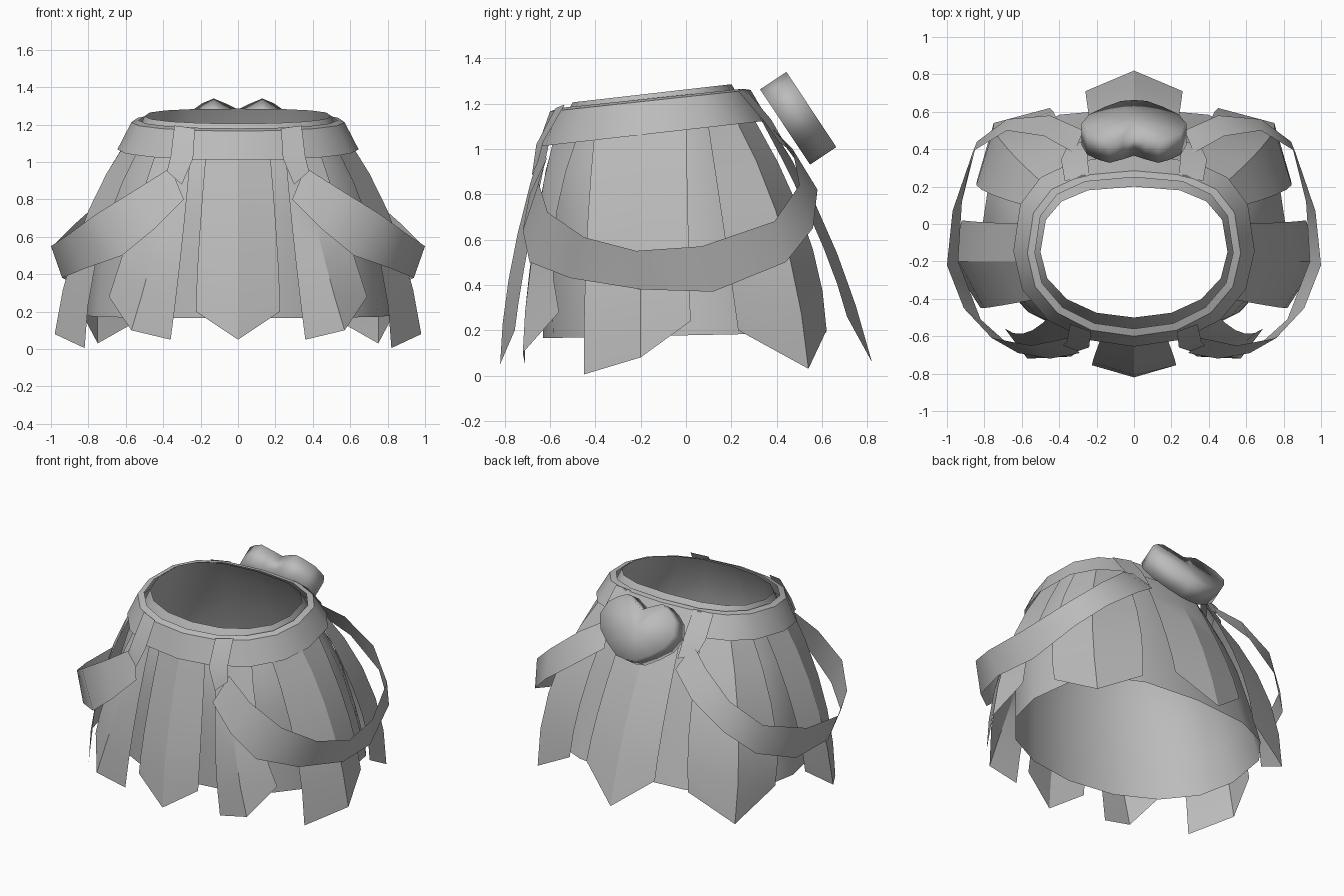
import bpy, math
from mathutils import Vector

cube = bpy.data.objects.get("Cube")
if cube:
    bpy.data.objects.remove(cube, do_unlink=True)

GREY = (0.5, 0.5, 0.5, 1.0)
mat = bpy.data.materials.new("grey_cloth")
mat.use_nodes = True
mat.diffuse_color = GREY
bsdf = mat.node_tree.nodes["Principled BSDF"]
bsdf.inputs["Base Color"].default_value = GREY
bsdf.inputs["Roughness"].default_value = 0.8


def make(name, verts, faces, angle=30):
    me = bpy.data.meshes.new(name)
    me.from_pydata([tuple(v) for v in verts], [], faces)
    me.materials.append(mat)
    ob = bpy.data.objects.new(name, me)
    bpy.context.collection.objects.link(ob)
    bpy.ops.object.select_all(action='DESELECT')
    ob.select_set(True)
    bpy.context.view_layer.objects.active = ob
    bpy.ops.object.shade_smooth_by_angle(angle=math.radians(angle))


def grid(rows, closed=False):
    """Vertices and quads for rows of equal length, listed top to bottom."""
    n = len(rows[0])
    verts = [v for r in rows for v in r]
    faces = []
    for r in range(len(rows) - 1):
        for c in range(n if closed else n - 1):
            d = (c + 1) % n
            faces.append((r * n + c, (r + 1) * n + c, (r + 1) * n + d, r * n + d))
    return verts, faces


def ring(half_x, y_front, y_back, z_front, z_back, n=16):
    """Rounded oval, flatter at the back, tilted from front to back."""
    cy, hy = (y_front + y_back) / 2, (y_back - y_front) / 2
    pts = []
    for i in range(n):
        a = 2 * math.pi * i / n
        c, s = math.cos(a), math.sin(a)
        p = 2 / (2.7 if s > 0 else 2.1)
        x = half_x * math.copysign(abs(c) ** p, c)
        y = cy + hy * math.copysign(abs(s) ** p, s)
        t = (y - y_front) / (y_back - y_front)
        pts.append((x, y, z_front + (z_back - z_front) * t))
    return pts


def mirrored(name, verts, faces, angle=30):
    """One copy per side of the body."""
    make("left_" + name, verts, faces, angle)
    make("right_" + name, [(-v[0], v[1], v[2]) for v in verts],
         [f[::-1] for f in faces], angle)


def panel(columns, steps=5):
    """Cloth strip: each column is a curve through top, middle and bottom."""
    rows = []
    for i in range(steps + 1):
        t = i / steps
        w = (2 * (t - .5) * (t - 1), -4 * t * (t - 1), 2 * t * (t - .5))
        rows.append([sum((Vector(p) * k for p, k in zip(col, w)), Vector())
                     for col in columns])
    return grid(rows)


# Inner skirt
make("inner_skirt", *grid([
    ring(.50, -.50, .20, 1.205, 1.285),
    ring(.55, -.57, .28, 1.08, 1.16),
    ring(.66, -.62, .38, .90, .93),
    ring(.73, -.64, .45, .72, .74),
    ring(.78, -.64, .54, .45, .46),
    ring(.81, -.63, .62, .165, .19)], True), 50)

# Waist belt
make("belt", *grid([
    ring(.53, -.56, .25, 1.18, 1.265),
    ring(.57, -.60, .285, 1.165, 1.26),
    ring(.645, -.655, .365, 1.01, 1.125)], True))

# Centre panels, pointed at the bottom
for name, edge, fold in (
    ("front_panel",
     [(.17, -.595, 1.07), (.21, -.70, .55), (.225, -.755, .20)],
     [(0, -.62, 1.07), (0, -.765, .52), (0, -.82, .05)]),
    ("back_panel",
     [(.20, .32, 1.15), (.24, .57, .65), (.26, .71, .26)],
     [(0, .34, 1.15), (0, .62, .65), (0, .82, .06)]),
):
    other = [(-x, y, z) for x, y, z in edge]
    cols = [other, fold, edge] if name == "front_panel" else [edge, fold, other]
    make(name, *panel(cols), 20)

# Side panels, each with one fold
mirrored("front_side_panel", *panel([
    [(.25, -.575, 1.08), (.30, -.68, .55), (.36, -.71, .05)],
    [(.33, -.54, 1.08), (.44, -.67, .57), (.57, -.72, .10)],
    [(.43, -.47, 1.08), (.57, -.58, .65), (.69, -.56, .28)]]), 20)
mirrored("side_panel", *panel([
    [(.51, -.40, 1.11), (.735, -.44, .56), (.82, -.45, .005)],
    [(.59, -.20, 1.12), (.84, -.20, .64), (.98, -.20, .08)],
    [(.58, .00, 1.14), (.81, .01, .66), (.92, .02, .24)]]), 20)
mirrored("back_side_panel", *panel([
    [(.55, .09, 1.15), (.79, .17, .62), (.84, .23, .20)],
    [(.48, .21, 1.15), (.70, .43, .62), (.75, .54, .03)],
    [(.33, .29, 1.15), (.40, .53, .65), (.45, .62, .20)]]), 20)

# Drooping side straps: upper and lower edges from front to back
upper = [(.36, -.61, .97), (.55, -.65, .85), (.76, -.61, .72), (.91, -.45, .61),
         (1, -.22, .55), (.97, .07, .57), (.86, .39, .68), (.68, .50, .84),
         (.48, .47, 1.0), (.32, .38, 1.09)]
lower = [(.29, -.69, .80), (.45, -.72, .64), (.62, -.69, .50), (.82, -.51, .43),
         (.94, -.20, .38), (.92, .12, .37), (.84, .44, .50), (.68, .56, .65),
         (.45, .58, .82), (.27, .50, .95)]
mirrored("strap", *grid([upper, lower]), 50)

# Belt loops holding the straps
mirrored("front_belt_loop", *grid([
    [(.23, -.575, 1.18), (.34, -.535, 1.195)],
    [(.24, -.66, 1.02), (.36, -.63, 1.03)],
    [(.30, -.68, .88), (.38, -.65, .95)]]))
mirrored("back_belt_loop", *grid([
    [(.37, .23, 1.255), (.24, .26, 1.265)],
    [(.39, .345, 1.12), (.25, .375, 1.13)],
    [(.36, .41, 1.03), (.25, .45, 1.0)]]))

# Heart ornament: outline in the tilted plane, extruded along its normal
half = [(0, .13), (.06, .165), (.13, .20), (.19, .17), (.25, .12), (.28, .03),
        (.24, -.06), (.16, -.13), (.07, -.19), (0, -.20)]
outline = half + [(-x, h) for x, h in half[-2:0:-1]]
centre, up, out = Vector((0, .495, 1.135)), Vector((0, -.55, .83)), Vector((0, .83, .55))
n = len(outline)
verts, faces = grid([[centre + Vector((x, 0, 0)) + up * h + out * d for x, h in outline]
                     for d in (-.07, .07)], True)
verts += [centre - out * .07, centre + out * .07]
for i in range(n):
    j = (i + 1) % n
    faces += [(2 * n, i, j), (2 * n + 1, n + j, n + i)]
make("heart_ornament", verts, faces, 180)
